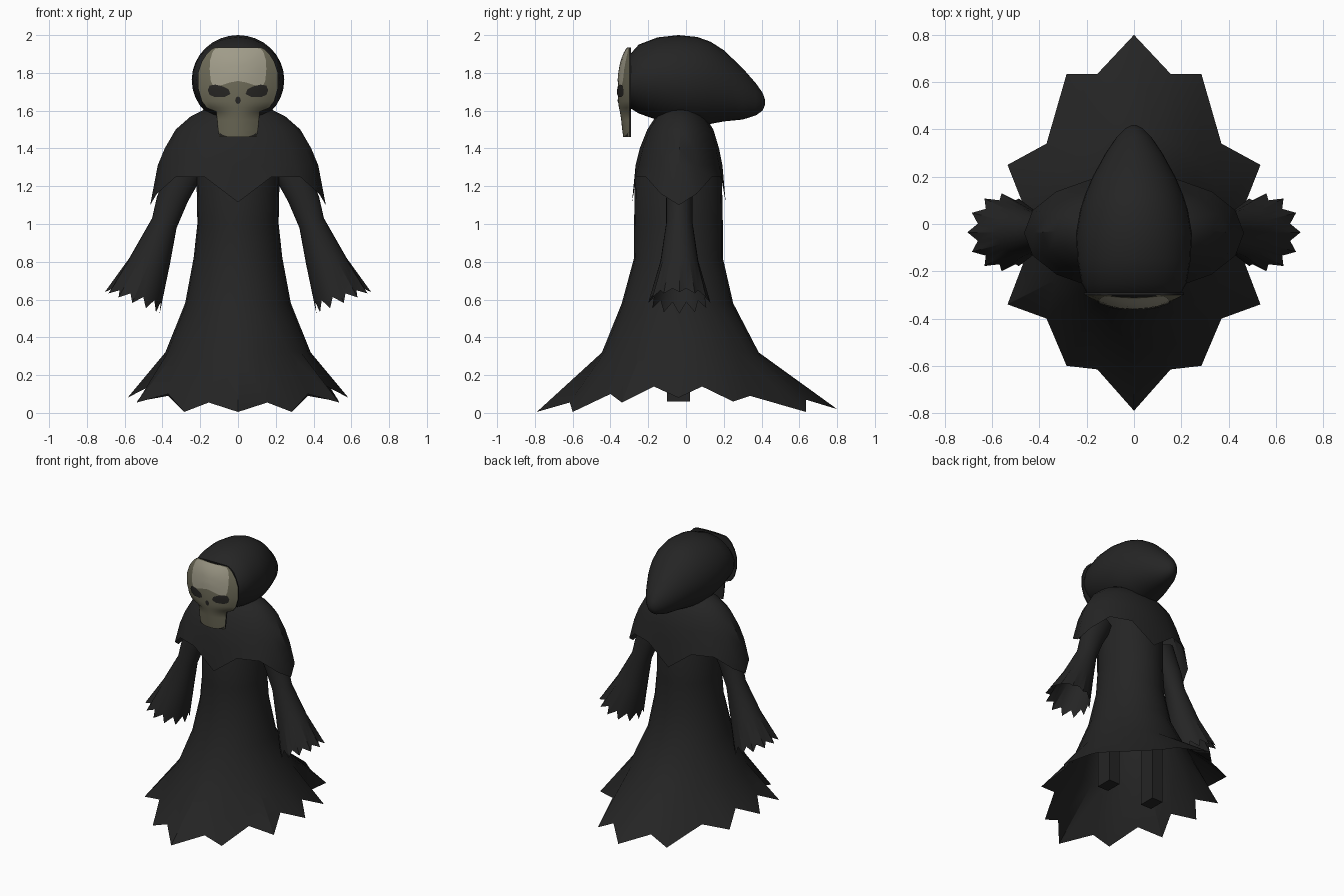
import bpy, bmesh, math
from math import sin, cos, pi

if "Cube" in bpy.data.objects:
    bpy.data.objects.remove(bpy.data.objects["Cube"])


def material(name, r, g, b):
    m = bpy.data.materials.new(name)
    m.diffuse_color = (r, g, b, 1)
    m.use_nodes = True
    m.node_tree.nodes["Principled BSDF"].inputs["Base Color"].default_value = m.diffuse_color
    return m


CLOTH = material("black cloth", 0.018, 0.018, 0.018)
BONE = material("dull bone", 0.15, 0.142, 0.095)
PALE = material("pale bone", 0.35, 0.33, 0.25)
SOCKET = material("socket dark", 0.02, 0.019, 0.017)


def finish(bm, name, mat, angle=35):
    bmesh.ops.recalc_face_normals(bm, faces=bm.faces)
    me = bpy.data.meshes.new(name)
    bm.to_mesh(me)
    bm.free()
    ob = bpy.data.objects.new(name, me)
    bpy.context.collection.objects.link(ob)
    me.materials.append(mat)
    bpy.context.view_layer.objects.active = ob
    ob.select_set(True)
    bpy.ops.object.shade_smooth_by_angle(angle=math.radians(angle))
    ob.select_set(False)
    return ob


def loft(name, rings, mat, cap_start=False, cap_end=False, angle=35):
    """Skin a list of closed rings with equal point counts."""
    bm = bmesh.new()
    vr = [[bm.verts.new(p) for p in r] for r in rings]
    n = len(rings[0])
    for a, b in zip(vr, vr[1:]):
        for i in range(n):
            j = (i + 1) % n
            bm.faces.new((a[i], a[j], b[j], b[i]))
    if cap_start:
        bm.faces.new(vr[0])
    if cap_end:
        bm.faces.new(vr[-1])
    return finish(bm, name, mat, angle)


def ellipse(z, cy, rx, ry, n):
    """Horizontal ring starting at the front (-y)."""
    return [(rx * sin(2 * pi * i / n), cy - ry * cos(2 * pi * i / n), z) for i in range(n)]


# Robe with ragged flared hem
hem = [(0, -.79, .005), (.155, -.615, .055), (.285, -.6, .005), (.37, -.4, .10),
       (.535, -.34, .055), (.47, -.17, .14), (.585, -.04, .08), (.47, .085, .14),
       (.535, .25, .06), (.37, .34, .09), (.285, .635, .005), (.155, .635, .07), (0, .8, .02)]
hem += [(-x, y, z) for x, y, z in hem[-2:0:-1]]
robe = [ellipse(*r, 24) for r in [(1.5, -.04, .16, .15), (1.25, -.04, .22, .23),
        (1.0, -.04, .215, .235), (.82, -.04, .235, .235), (.58, -.045, .28, .295),
        (.32, -.03, .385, .415)]]
loft("robe", robe + [hem], CLOTH, cap_start=True)

# Shoulder cape with four points
cape = [ellipse(*r, 16) for r in [(1.615, -.03, .08, .05), (1.605, -.03, .18, .09),
        (1.57, -.03, .25, .13), (1.5, -.03, .33, .175), (1.4, -.035, .388, .21),
        (1.31, -.037, .425, .23)]]
drop = [1.115, 1.25, 1.25, 1.16, 1.10]
drop += drop[-2::-1] + drop[1:] + drop[-2:0:-1]
cape.append([(x, y, z) for (x, y, _), z in zip(ellipse(0, -.038, .465, .248, 16), drop)])
loft("shoulder_cape", cape, CLOTH, cap_start=True)

# Flared sleeves with ragged cuffs: inner x,z / outer x,z / half depth
sleeve = [(.18, 1.27, .36, 1.34, .06), (.265, 1.12, .43, 1.14, .07), (.325, .98, .455, 1.03, .07),
          (.36, .79, .575, .82, .10)]
tip, notch = (.415, .525, .705, .64, .165), (.405, .585, .665, .66, .14)


def sleeve_point(r, k, n, s):
    u = (1 - cos(2 * pi * k / n)) / 2
    return (s * (r[0] + (r[2] - r[0]) * u), -.035 + r[4] * sin(2 * pi * k / n),
            r[1] + (r[3] - r[1]) * u)


for s, side in ((1, "right"), (-1, "left")):
    N = 24
    rings = [[sleeve_point(r, k, N, s) for k in range(N)] for r in sleeve]
    rings.append([sleeve_point(notch if k % 2 else tip, k, N, s) for k in range(N)])
    loft(side + "_sleeve", rings, CLOTH, cap_start=True)
    # Leg post under the robe
    leg = [[(s * .19 + a * .045, -.04 + b * .06, z) for a, b in ((-1, -1), (1, -1), (1, 1), (-1, 1))]
           for z in (.06, .55)]
    loft(side + "_leg", leg, CLOTH, True, True)

# Hood, rings along y: y, top z, bottom z, half width
hood = [(-.29, 1.905, 1.61, .2), (-.25, 1.95, 1.585, .222), (-.15, 1.988, 1.55, .24),
        (-.04, 2.0, 1.525, .245), (.06, 1.99, 1.52, .228), (.13, 1.965, 1.53, .205),
        (.2, 1.92, 1.543, .175), (.3, 1.825, 1.553, .12), (.37, 1.745, 1.575, .072),
        (.405, 1.695, 1.6, .036), (.418, 1.66, 1.63, .01)]
loft("hood", [[(w * sin(2 * pi * i / 32), y, (t + b) / 2 + (t - b) / 2 * cos(2 * pi * i / 32))
               for i in range(32)] for y, t, b, w in hood], CLOTH, True, True)

# Skull mask: z, half width, bulge
mask = [(1.46, .098, .032), (1.5, .105, .038), (1.55, .11, .043), (1.595, .115, .05),
        (1.615, .165, .055), (1.65, .19, .06), (1.72, .21, .062), (1.80, .21, .056),
        (1.86, .19, .045), (1.9, .165, .03), (1.925, .14, .018), (1.935, .12, .01)]
BACK = -.30


def mask_y(x, z):
    """Front surface of the mask at x, z."""
    z = min(max(z, mask[0][0]), mask[-1][0])
    for (z0, w0, d0), (z1, w1, d1) in zip(mask, mask[1:]):
        if z <= z1:
            f = (z - z0) / (z1 - z0)
            u = x / (w0 + (w1 - w0) * f)
            return BACK - (d0 + (d1 - d0) * f) * max(0, 1 - u * u)


bm = bmesh.new()
C = 16
grid = [[bm.verts.new((w * (2 * c / C - 1), mask_y(w * (2 * c / C - 1), z), z))
         for c in range(C + 1)] for z, w, d in mask]
for a, b in zip(grid, grid[1:]):
    for c in range(C):
        bm.faces.new((a[c], a[c + 1], b[c + 1], b[c]))
finish(bm, "mask_face", BONE, 60)

# Dark backing of the mask
outline = [(w, z) for z, w, d in mask] + [(-w, z) for z, w, d in reversed(mask)]
loft("mask_backing", [[(x * 1.01, y, z) for x, z in outline] for y in (BACK, BACK + .01)],
     CLOTH, True, True)


def plate(name, pts, mat, lift):
    """Thin patch that follows the mask surface."""
    cx = sum(p[0] for p in pts) / len(pts)
    cz = sum(p[1] for p in pts) / len(pts)
    rings = []
    for f in (.02, .25, .5, .75, 1):
        ring = [(cx + (x - cx) * f, cz + (z - cz) * f) for x, z in pts]
        rings.append([(x, mask_y(x, z) - lift, z) for x, z in ring])
    loft(name, rings, mat, cap_start=True, angle=60)


# Pale forehead
half = [(0, 1.757), (.04, 1.75), (.08, 1.737), (.13, 1.728), (.145, 1.76), (.15, 1.82),
        (.147, 1.87), (.135, 1.91), (.118, 1.93), (.06, 1.932), (0, 1.932)]
plate("forehead", half + [(-x, z) for x, z in half[-2:0:-1]], PALE, .003)

# Eye sockets, nose hole and jaw corner gaps
for s, side in ((1, "right"), (-1, "left")):
    eye = [(-.06, 1.69), (-.05, 1.715), (-.02, 1.73), (.02, 1.74), (.05, 1.735), (.06, 1.71),
           (.05, 1.685), (.02, 1.673), (-.03, 1.675)]
    plate(side + "_eye", [(s * (.1 + x), z - .002) for x, z in eye], SOCKET, .006)
    plate(side + "_jaw_gap", [(s * x, z) for x, z in
          ((.05, 1.462), (.095, 1.462), (.1, 1.485), (.08, 1.472))], SOCKET, .004)
plate("nose", [(.015 * sin(pi * k / 4), 1.655 + .02 * cos(pi * k / 4)) for k in range(8)],
      SOCKET, .004)
